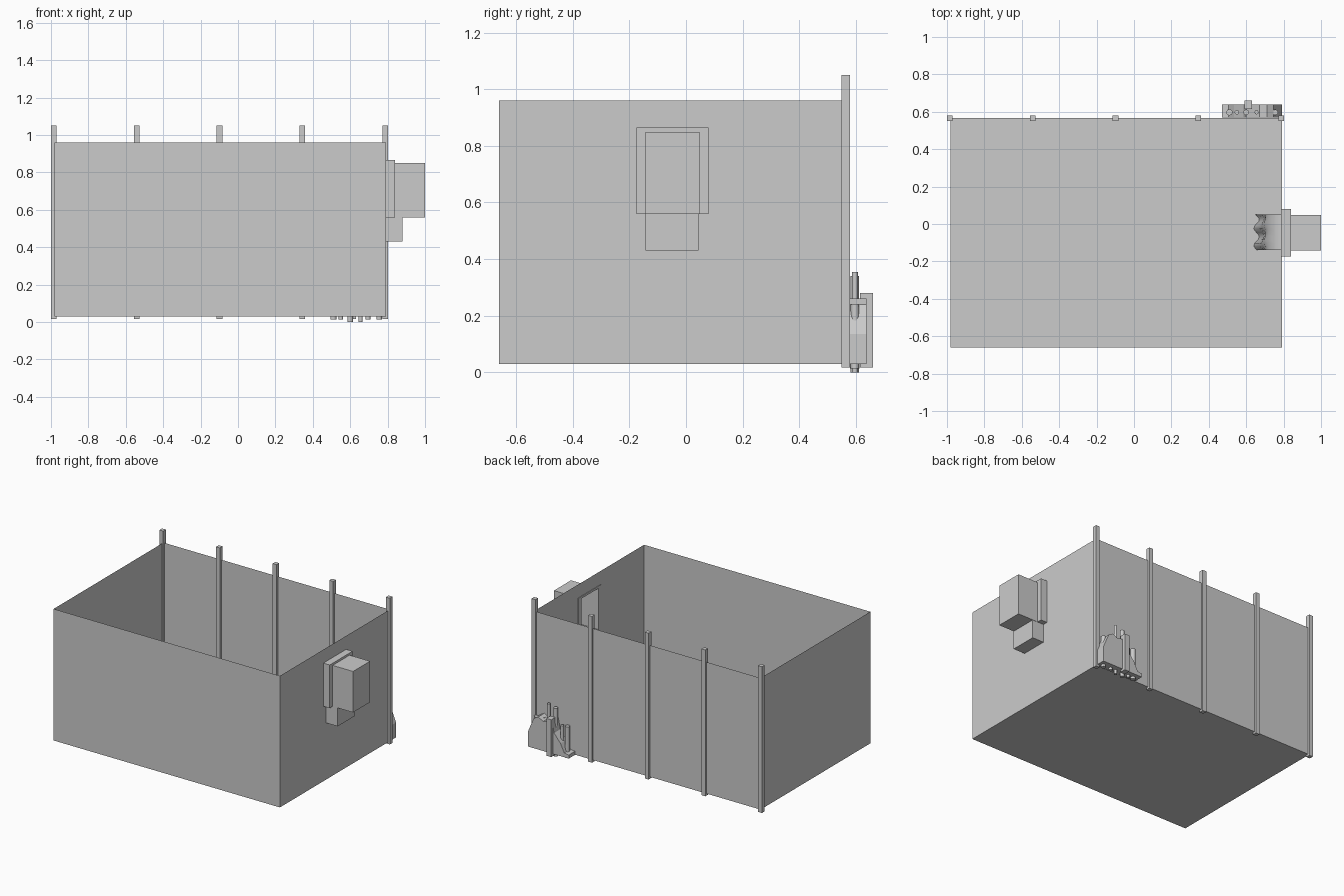
import bpy, bmesh, math

if "Cube" in bpy.data.objects:
    bpy.data.objects.remove(bpy.data.objects["Cube"])

def make(name, verts, faces):
    me = bpy.data.meshes.new(name)
    me.from_pydata(verts, [], faces)
    bm = bmesh.new()
    bm.from_mesh(me)
    bmesh.ops.remove_doubles(bm, verts=bm.verts, dist=1e-5)
    bmesh.ops.recalc_face_normals(bm, faces=bm.faces)
    bm.to_mesh(me)
    bm.free()
    ob = bpy.data.objects.new(name, me)
    bpy.context.collection.objects.link(ob)
    return ob

QUADS = {"-x": (0, 1, 3, 2), "+x": (4, 6, 7, 5), "-y": (0, 4, 5, 1),
         "+y": (2, 3, 7, 6), "-z": (0, 2, 6, 4), "+z": (1, 5, 7, 3)}

def box(name, x, y, z, skip=()):
    verts = [(a, b, c) for a in x for b in y for c in z]
    return make(name, verts, [q for k, q in QUADS.items() if k not in skip])

def extrude(name, profile, along):
    """Extrude a closed profile; along(u, v, side) gives the 3D point."""
    n = len(profile)
    verts = [along(u, v, s) for s in (0, 1) for u, v in profile]
    faces = [tuple(range(n)), tuple(range(2 * n - 1, n - 1, -1))]
    faces += [(i, (i + 1) % n, n + (i + 1) % n, n + i) for i in range(n)]
    return make(name, verts, faces)

def stake(name, x, y, r, z0, z1):
    bpy.ops.mesh.primitive_cylinder_add(vertices=10, radius=r, depth=z1 - z0,
                                        location=(x, y, (z0 + z1) / 2))
    ob = bpy.context.object
    ob.name = name
    bpy.ops.object.shade_smooth_by_angle(angle=math.radians(40))

# Thin-walled open tank: floor and three plain walls
X0, X1, Y0, Y1, Z0, Z1 = -0.98, 0.79, -0.66, 0.567, 0.03, 0.96
box("tank_shell", (X0, X1), (Y0, Y1), (Z0, Z1), skip=("+z", "+x"))

# Right wall with an inlet opening
ys, zs = (Y0, -0.143, 0.047, Y1), (Z0, 0.56, 0.85, Z1)
verts = [(X1, y, z) for y in ys for z in zs]
faces = [(i * 4 + j, i * 4 + 4 + j, i * 4 + 5 + j, i * 4 + 1 + j)
         for i in range(3) for j in range(3) if (i, j) != (1, 1)]
make("inlet_wall", verts, faces)

# Tall posts along the back wall
for i in range(5):
    x = -0.985 + i * 0.443
    box(f"back_post_{i + 1}", (x - 0.015, x + 0.015), (0.55, 0.58), (0.016, 1.05))

# Inlet: hollow housing, surrounding frame and lower block
box("inlet_housing", (X1, 1.0), (-0.143, 0.047), (0.56, 0.85), skip=("-x",))
arch = [(-0.175, 0.56), (-0.175, 0.865), (0.08, 0.865), (0.08, 0.56),
        (0.047, 0.56), (0.047, 0.85), (-0.143, 0.85), (-0.143, 0.56)]
extrude("inlet_frame", arch, lambda u, v, s: (0.786 + 0.054 * s, u, v))
box("inlet_lower_block", (X1, 0.88), (-0.143, 0.045), (0.43, 0.56))

# Falling sheet inside the tank, straight at the lip and wavy lower down
path = [(0.79, 0.56), (0.755, 0.55), (0.717, 0.50), (0.70, 0.43),
        (0.69, 0.30), (0.68, 0.16), (0.655, 0.031)]
cols, verts, faces = 11, [], []
for j, (x, z) in enumerate(path):
    wave = max(0, j - 2) * 0.004
    for i in range(cols):
        verts.append((x + wave * math.sin(i * 1.3 + j * 0.5), -0.14 + 0.019 * i, z))
for j in range(len(path) - 1):
    for i in range(cols - 1):
        a = j * cols + i
        faces.append((a, a + 1, a + cols + 1, a + cols))
sheet = make("falling_sheet", verts, faces)
for p in sheet.data.polygons:
    p.use_smooth = True

# Broken wall piece behind the tank
rubble = [(0.79, 0.03), (0.79, 0.135), (0.745, 0.24), (0.71, 0.26), (0.67, 0.24),
          (0.60, 0.26), (0.585, 0.18), (0.535, 0.12), (0.505, 0.06),
          (0.47, 0.055), (0.47, 0.03)]
extrude("broken_wall", rubble, lambda u, v, s: (u, 0.569 + 0.069 * s, v))

# Short post propping the broken wall
box("short_post", (0.592, 0.63), (0.615, 0.66), (0.016, 0.28))

# Stakes running through the broken wall
stakes = [(0.51, 0.017, 0.235), (0.55, 0.012, 0.23), (0.60, 0.015, 0.34),
          (0.655, 0.011, 0.355), (0.695, 0.013, 0.25), (0.755, 0.015, 0.24)]
for i, (x, r, top) in enumerate(stakes):
    stake(f"stake_{i + 1}", x, 0.597, r, 0.0 if i in (2, 3) else 0.014, top)
